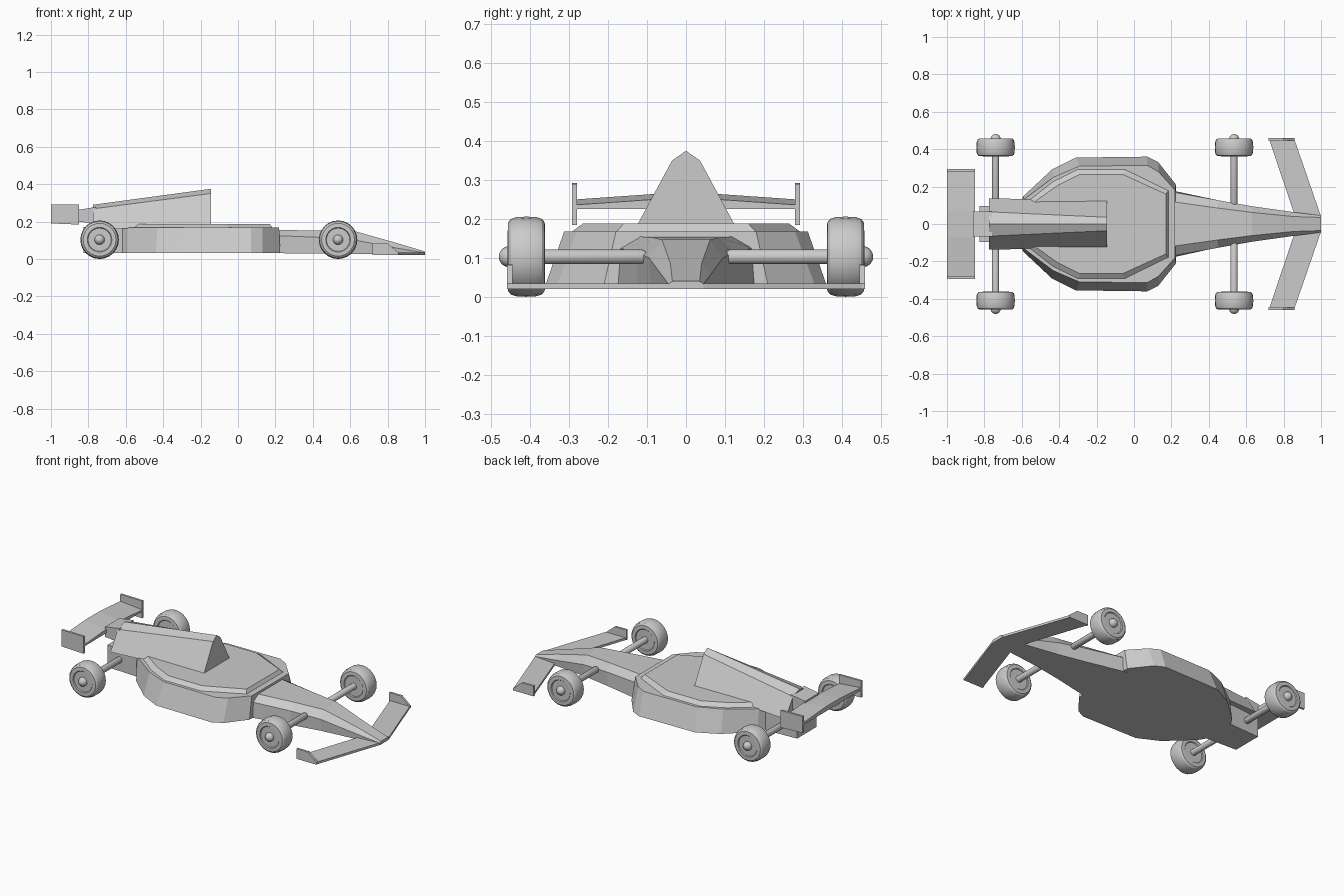
import bpy, bmesh, math
from mathutils import Vector

if "Cube" in bpy.data.objects:
    bpy.data.objects.remove(bpy.data.objects["Cube"])


def finish(name, bm, smooth=None):
    bmesh.ops.recalc_face_normals(bm, faces=bm.faces)
    me = bpy.data.meshes.new(name)
    bm.to_mesh(me)
    bm.free()
    ob = bpy.data.objects.new(name, me)
    bpy.context.collection.objects.link(ob)
    if smooth:
        bpy.ops.object.select_all(action='DESELECT')
        ob.select_set(True)
        bpy.context.view_layer.objects.active = ob
        bpy.ops.object.shade_smooth_by_angle(angle=math.radians(smooth))
    return ob


def loft(name, rings, smooth=None):
    """Skin closed rings of equal length and cap both ends."""
    bm = bmesh.new()
    vs = [[bm.verts.new(p) for p in r] for r in rings]
    n = len(rings[0])
    for a, b in zip(vs, vs[1:]):
        for i in range(n):
            j = (i + 1) % n
            bm.faces.new((a[i], a[j], b[j], b[i]))
    bm.faces.new(vs[0])
    bm.faces.new(vs[-1])
    return finish(name, bm, smooth)


def lathe(name, profile, x, z, seg, smooth=30):
    """Spin (radius, y) points around a y-parallel axle."""
    bm = bmesh.new()
    pts = [bm.verts.new((x + r, y, z)) for r, y in profile]
    edges = [bm.edges.new(e) for e in zip(pts, pts[1:])]
    bmesh.ops.spin(bm, geom=pts + edges, cent=(x, 0, z), axis=(0, 1, 0),
                   angle=2 * math.pi, steps=seg)
    bmesh.ops.remove_doubles(bm, verts=bm.verts, dist=1e-5)
    return finish(name, bm, smooth)


def mirrored(half):
    """Close a right-hand outline of (a, b) by mirroring b."""
    return half + [(a, -b) for a, b in reversed(half)]


def plate(name, outline, z0, z1):
    return loft(name, [[(x, y, z) for x, y in outline] for z in (z0, z1)])


def slab(name, xz, y0, y1):
    return loft(name, [[(x, y, z) for x, z in xz] for y in (y0, y1)])


def ring(half, z):
    return [(x, y, z) for x, y in mirrored(half)]


# main hull with inward sloping sides
low = [(-.62, .10), (-.59, .15), (-.44, .29), (-.31, .355), (.07, .36), (.13, .33), (.225, .21), (.225, .17)]
top = [(-.62, .10), (-.59, .13), (-.43, .25), (-.29, .31), (.07, .313), (.13, .28), (.22, .18), (.22, .15)]
loft("hull", [ring(low, .033), ring(top, .168)])

# raised deck
deck_low = [(-.56, .13), (-.44, .225), (-.30, .295), (-.05, .295), (.185, .18)]
deck_top = [(-.53, .12), (-.41, .205), (-.29, .265), (-.06, .265), (.17, .16)]
loft("deck", [ring(deck_low, .166), ring(deck_top, .188)])

# narrow tail block behind the hull
plate("tail_block", mirrored([(-.825, .095), (-.60, .105)]), .033, .17)


# nose, tapering to a thin blade: x, bottom, low half-width, mid half-width, mid z, top half-width, top z
rings = []
for x, zb, wb, wm, zm, wt, zt in [(.20, .031, .18, .172, .125, .12, .155),
                                  (.45, .029, .125, .127, .115, .085, .152),
                                  (.63, .027, .09, .095, .10, .062, .147),
                                  (.85, .023, .06, .064, .058, .04, .085),
                                  (1.0, .021, .045, .045, .033, .035, .040)]:
    half = [(zb, wb), (zm, wm), (zt, wt)]
    rings.append([(x, y, z) for z, y in mirrored(half)])
loft("nose", rings)

# engine cover, a ridged wedge
rings = []
for x, zb, wb, ws, zs, zt in [(-.775, .155, .137, .065, .268, .29),
                              (-.145, .183, .126, .036, .35, .375)]:
    rings.append([(x, -wb, zb), (x, -ws, zs), (x, 0, zt), (x, ws, zs), (x, wb, zb)])
loft("engine_cover", rings)

# rear wing, its support and end plates
slab("rear_wing_support", [(-.86, .20), (-.86, .262), (-.76, .278), (-.76, .19)], -.068, .068)
sections = []
for y, rise in [(-.285, 0), (-.07, .015), (.07, .015), (.285, 0)]:
    sections.append([(-1, y, .236), (-1, y, .25 + rise), (-.85, y, .236 + rise), (-.85, y, .226)])
loft("rear_wing", sections)
for side in (-1, 1):
    slab("rear_end_plate", [(-1, .19), (-1, .292), (-.85, .290), (-.85, .184)],
         side * .28, side * .293)

# swept front wing with end plates
plate("front_wing", [(.72, -.46), (.855, -.46), (1, -.04), (1, .04),
                     (.855, .46), (.72, .46), (.875, 0)], .020, .034)
for side in (-1, 1):
    slab("front_end_plate", [(.72, .020), (.72, .083), (.80, .082), (.858, .034), (.858, .020)],
         side * .446, side * .46)

# wheels and axles with rounded hub ends
HUB = .103
tyre = [(0, .366), (.062, .366), (.066, .362), (.088, .363), (.097, .370), (.1015, .383), (.103, .41),
        (.1015, .437), (.097, .450), (.088, .457), (.066, .458), (.062, .453), (0, .453)]
hub_end = [(.027, .450)] + [(.027 * math.cos(a), .455 + .026 * math.sin(a))
                            for a in (0, .4, .8, 1.2, math.pi / 2)]
hub_end[-1] = (0, .481)
for x in (-.74, .535):
    for side in (-1, 1):
        flip = lambda pts: [(r, side * y) for r, y in pts]
        lathe("wheel", flip(tyre), x, HUB, 24)
        inner = 0 if x < 0 else .098
        start = [(0, inner), (.013, inner + .004), (.019, inner + .015), (.019, .45)]
        lathe("axle", flip(start + hub_end), x, HUB, 16)
